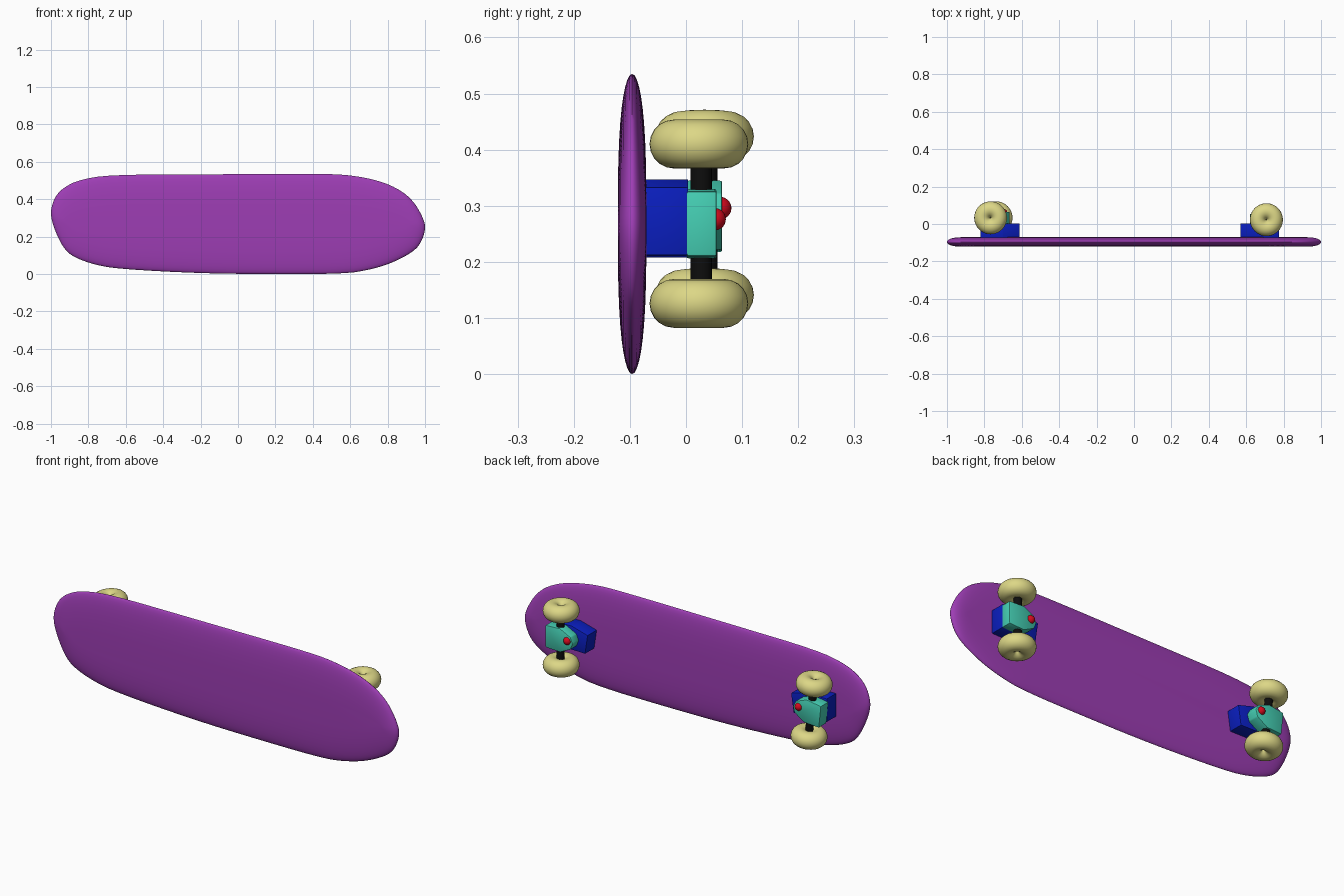
import bpy, bmesh, math
from mathutils import Matrix, Vector

if "Cube" in bpy.data.objects:
    bpy.data.objects.remove(bpy.data.objects["Cube"])


def mat(name, r, g, b):
    m = bpy.data.materials.new(name)
    m.diffuse_color = (r, g, b, 1)
    m.use_nodes = True
    m.node_tree.nodes["Principled BSDF"].inputs["Base Color"].default_value = m.diffuse_color
    return m


PURPLE = mat("purple", 0.34, 0.047, 0.46)
YELLOW = mat("pale yellow", 0.72, 0.68, 0.24)
TEAL = mat("teal", 0.06, 0.63, 0.46)
BLUE = mat("blue", 0.003, 0.013, 0.52)
RED = mat("red", 0.66, 0.003, 0.013)
BLACK = mat("black", 0.004, 0.004, 0.004)


def finish(name, bm, material, angle):
    bmesh.ops.recalc_face_normals(bm, faces=bm.faces)
    me = bpy.data.meshes.new(name)
    bm.to_mesh(me)
    bm.free()
    me.materials.append(material)
    ob = bpy.data.objects.new(name, me)
    bpy.context.collection.objects.link(ob)
    bpy.ops.object.select_all(action='DESELECT')
    ob.select_set(True)
    bpy.context.view_layer.objects.active = ob
    bpy.ops.object.shade_smooth_by_angle(angle=math.radians(angle))
    return ob


# Deck: hand-shaped outline, swept inward with a lens-shaped thickness
outline = [(-1, .35), (-.976, .417), (-.928, .465), (-.848, .503), (-.687, .53),
           (-.2, .532), (.436, .535), (.596, .529), (.757, .497), (.864, .449),
           (.933, .39), (.981, .31), (1, .246), (.97, .16), (.917, .112),
           (.81, .059), (.703, .027), (.57, .005), (.2, .003), (-.2, .007), (-.634, .03),
           (-.767, .053), (-.874, .091), (-.928, .134), (-.97, .214), (-.998, .294)]
pts = [Vector(p) for p in outline]
for _ in range(2):
    pts = [a.lerp(b, t) for a, b in zip(pts, pts[1:] + pts[:1]) for t in (.25, .75)]
lo = [min(p[i] for p in pts) for i in (0, 1)]
hi = [max(p[i] for p in pts) for i in (0, 1)]
pts = [(-1 + 2 * (p.x - lo[0]) / (hi[0] - lo[0]),
        .535 * (p.y - lo[1]) / (hi[1] - lo[1])) for p in pts]

bm = bmesh.new()
steps = [.25, .4, .55, .67, .77, .85, .91, .96, .99]
sections = [(s, -1) for s in steps] + [(1, 0)] + [(s, 1) for s in reversed(steps)]
rings = []
for s, side in sections:
    y = -.096 + side * .0255 * math.sqrt(1 - s ** 3)
    rings.append([bm.verts.new((x * (1 - .1 * (1 - s)), y, .2675 + (z - .2675) * s))
                  for x, z in pts])
for a, b in zip(rings, rings[1:]):
    for i in range(len(pts)):
        j = (i + 1) % len(pts)
        bm.faces.new((a[i], a[j], b[j], b[i]))
bm.faces.new(rings[0])
bm.faces.new(rings[-1])
finish("deck", bm, PURPLE, 50)


def prism(name, M, shape, y0, y1, material, bevel):
    bm = bmesh.new()
    face = bm.faces.new([bm.verts.new((x, y0, z)) for x, z in shape])
    ext = bmesh.ops.extrude_face_region(bm, geom=[face])
    bmesh.ops.translate(bm, vec=(0, y1 - y0, 0),
                        verts=[v for v in ext['geom'] if isinstance(v, bmesh.types.BMVert)])
    bmesh.ops.bevel(bm, geom=bm.edges[:], offset=bevel, segments=2, affect='EDGES', profile=.5)
    bm.transform(M)
    finish(name, bm, material, 35)


def wheel(name, M, z):
    # Fat ring with a closed dimple in the middle
    bm = bmesh.new()
    R, r, n, k = .0445, .0435, 40, 20
    g = [[bm.verts.new(((R + r * math.cos(b)) * math.cos(a), (R + r * math.cos(b)) * math.sin(a),
                        z + r * math.sin(b)))
          for b in (2 * math.pi * j / k for j in range(k))]
         for a in (2 * math.pi * i / n for i in range(n))]
    for i in range(n):
        for j in range(k):
            bm.faces.new((g[i][j], g[i - 1][j], g[i - 1][j - 1], g[i][j - 1]))
    bm.transform(M)
    finish(name, bm, YELLOW, 60)


def truck(tag, centre, inward, tilt):
    d = inward  # +1 when the board's middle lies toward +x
    T = Matrix.Translation(centre)
    M = T @ Matrix.Rotation(tilt, 4, 'Y')
    cy = centre[1]
    # Base block against the deck, narrowing toward the middle
    base = [(-.068 * d, -.056), (.125 * d, -.06), (.14 * d, .04), (.05 * d, .065), (-.068 * d, .065)]
    prism(tag + "_base", T, base, -.075 - cy, .004 - cy, BLUE, .002)
    # Hanger, wide at the axle and narrow at the bolt
    hanger = [(-.07 * d, -.058), (.015 * d, -.062), (.075 * d, -.032), (.088 * d, 0),
              (.075 * d, .032), (.015 * d, .062), (-.07 * d, .058)]
    prism(tag + "_hanger", M, hanger, .001 - cy, .053 - .0215, TEAL, .004)
    # Axle
    bm = bmesh.new()
    bmesh.ops.create_cone(bm, cap_ends=True, segments=24, radius1=.019, radius2=.019, depth=.27)
    bm.transform(Matrix.Translation((0, .004, 0)))
    bm.transform(M)
    finish(tag + "_axle", bm, BLACK, 40)
    # Bolt
    bm = bmesh.new()
    bmesh.ops.create_uvsphere(bm, u_segments=20, v_segments=12, radius=.02)
    bm.transform(M @ Matrix.Translation((.056 * d, .028, .008)))
    finish(tag + "_bolt", bm, RED, 60)
    for side, z in (("upper", .142), ("lower", -.142)):
        wheel(f"{tag}_{side}_wheel", M, z)


truck("right_truck", (.708, .023, .268), -1, 0)
truck("left_truck", (-.752, .033, .282), 1, math.radians(-6))
